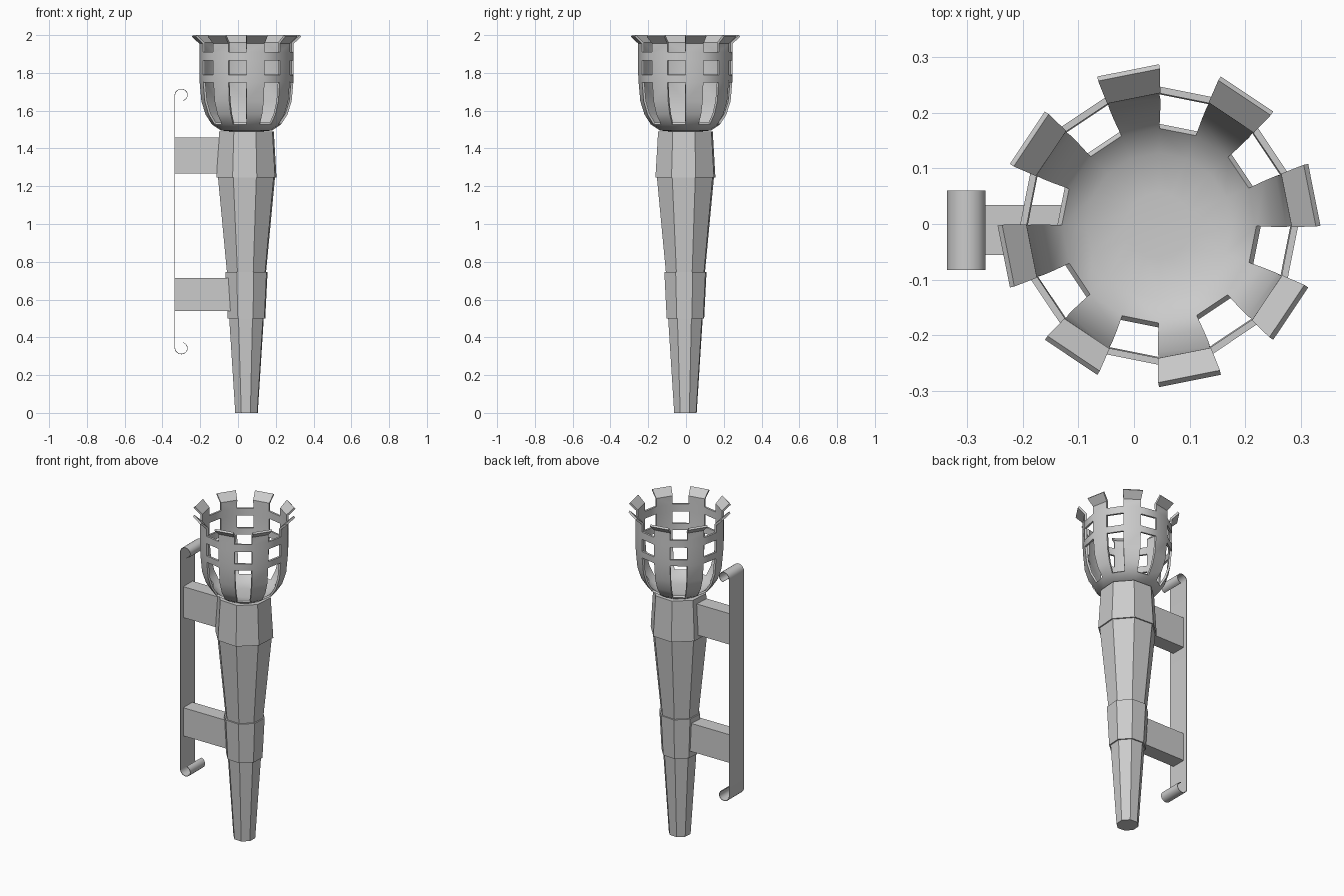
import bpy, bmesh, math
from mathutils import Vector

cube = bpy.data.objects.get("Cube")
if cube:
    bpy.data.objects.remove(cube)

iron = bpy.data.materials.new("grey_iron")
iron.use_nodes = True
iron.diffuse_color = (0.6, 0.6, 0.6, 1)
iron.node_tree.nodes["Principled BSDF"].inputs["Base Color"].default_value = (0.6, 0.6, 0.6, 1)

AXIS = Vector((0.045, -0.003, 0))


def finish(bm, name, thickness=0, smooth=None, outward=True):
    """Turn a bmesh into a named object, with optional shell and smoothing."""
    if outward:
        bmesh.ops.recalc_face_normals(bm, faces=bm.faces)
    mesh = bpy.data.meshes.new(name)
    bm.to_mesh(mesh)
    bm.free()
    mesh.materials.append(iron)
    obj = bpy.data.objects.new(name, mesh)
    bpy.context.collection.objects.link(obj)
    bpy.ops.object.select_all(action='DESELECT')
    obj.select_set(True)
    bpy.context.view_layer.objects.active = obj
    if thickness:
        shell = obj.modifiers.new("shell", 'SOLIDIFY')
        shell.thickness = thickness
        shell.offset = -1
        shell.use_even_offset = True
        bpy.ops.object.modifier_apply(modifier="shell")
    if smooth:
        bpy.ops.object.shade_smooth_by_angle(angle=math.radians(smooth))
    return obj


def ring(bm, radius, z, sides, turn):
    pts = []
    for i in range(sides):
        a = turn + math.tau * i / sides
        pts.append(bm.verts.new(AXIS + Vector((radius * math.cos(a), radius * math.sin(a), z))))
    return pts


# Eight-sided tapered handle sections
def taper(name, z0, r0, z1, r1):
    bm = bmesh.new()
    low, high = (ring(bm, r, z, 8, math.radians(-26)) for r, z in ((r0, z0), (r1, z1)))
    for i in range(8):
        j = (i + 1) % 8
        bm.faces.new((low[i], low[j], high[j], high[i]))
    bm.faces.new(low[::-1])
    bm.faces.new(high)
    return finish(bm, name)


taper("lower_shaft", 0, 0.063, 0.52, 0.098)
taper("lower_collar", 0.5, 0.105, 0.745, 0.118)
taper("upper_shaft", 0.73, 0.108, 1.26, 0.161)
taper("upper_collar", 1.245, 0.168, 1.49, 0.153)

# Basket: a bowl whose odd columns are cut away except for two hoops
profile = [(0.06, 1.488), (0.135, 1.495), (0.183, 1.527), (0.217, 1.58), (0.239, 1.65),
           (0.248, 1.75), (0.25, 1.79), (0.25, 1.865), (0.25, 1.91), (0.25, 1.955),
           (0.29, 1.992)]
OPEN_ROWS = {2, 3, 4, 6, 8, 9}
bm = bmesh.new()
rings = [ring(bm, r, z, 16, 0) for r, z in profile]
bm.faces.new(rings[0][::-1])
for row in range(len(rings) - 1):
    for i in range(16):
        if i % 2 and row in OPEN_ROWS:
            continue
        j = (i + 1) % 16
        bm.faces.new((rings[row][i], rings[row][j], rings[row + 1][j], rings[row + 1][i]))
bmesh.ops.delete(bm, geom=[v for v in bm.verts if not v.link_faces], context='VERTS')
finish(bm, "basket", thickness=0.012, smooth=38, outward=False)


# Two arms joining the handle to the wall strip
def box(name, x0, x1, y0, y1, z0, z1):
    bm = bmesh.new()
    bmesh.ops.create_cube(bm, size=1)
    for v in bm.verts:
        v.co = (x1 if v.co.x > 0 else x0, y1 if v.co.y > 0 else y0, z1 if v.co.z > 0 else z0)
    return finish(bm, name)


box("upper_arm", -0.334, -0.03, -0.056, 0.034, 1.267, 1.457)
box("lower_arm", -0.334, 0.0, -0.056, 0.034, 0.54, 0.713)

# Wall strip with a curl at each end, mirrored about its middle height
MID = 1.013
curl = []
for step in range(15):
    a = math.radians(180 - 18 * step)
    r = 0.036 - 0.0012 * max(0, step - 8)
    curl.append((-0.3 + r * math.cos(a), 1.68 + r * math.sin(a)))
path = [(x, 2 * MID - z) for x, z in reversed(curl)] + curl
bm = bmesh.new()
edges = [[bm.verts.new((x, y, z)) for x, z in path] for y in (-0.083, 0.06)]
for i in range(len(path) - 1):
    bm.faces.new((edges[0][i], edges[0][i + 1], edges[1][i + 1], edges[1][i]))
finish(bm, "wall_strip", thickness=0.003, smooth=40, outward=False)
